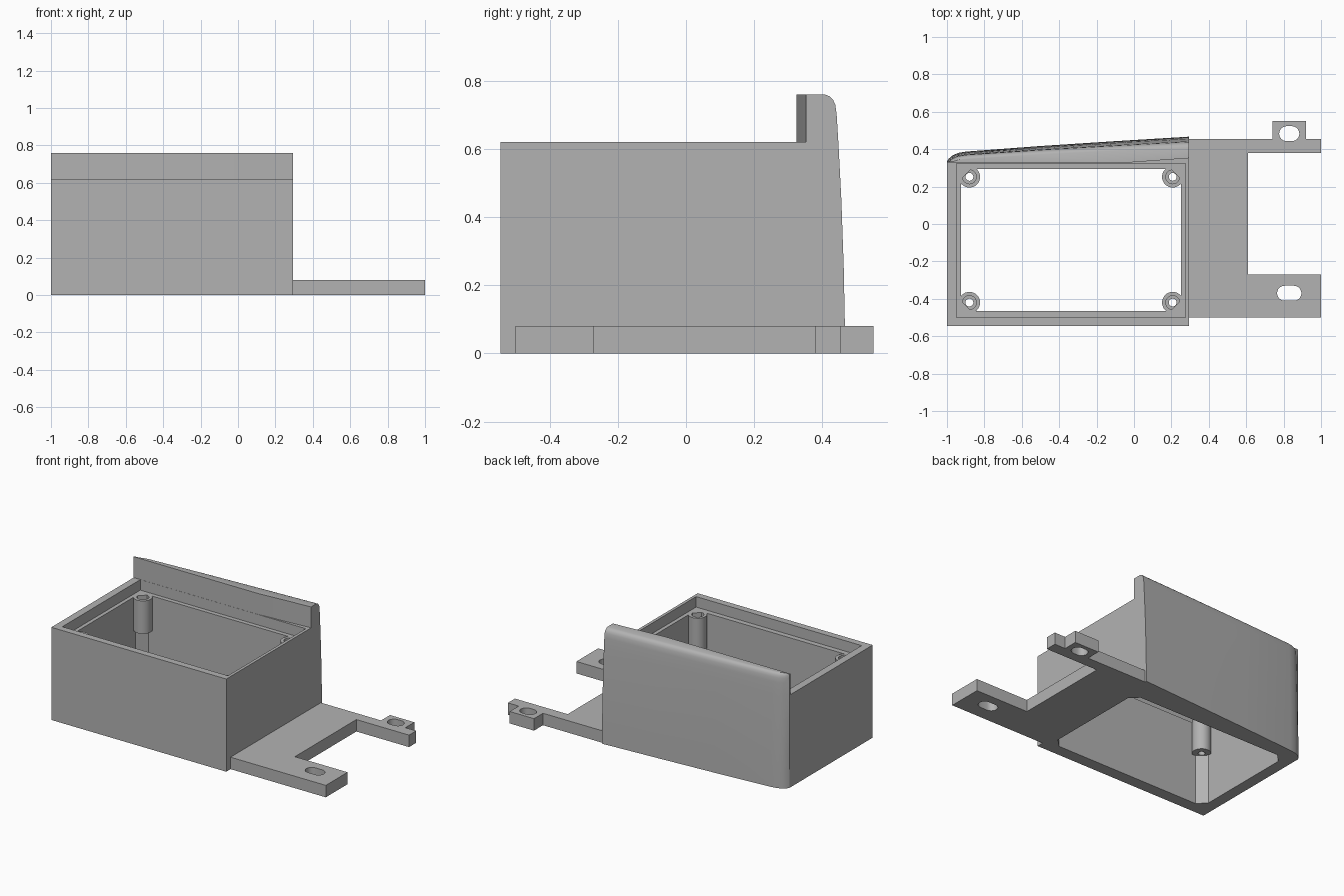
import bpy, bmesh
from math import cos, sin, pi, radians

cube = bpy.data.objects.get("Cube")
if cube:
    bpy.data.objects.remove(cube, do_unlink=True)

grey = bpy.data.materials.new("matte grey")
grey.use_nodes = True
COLOUR = (0.45, 0.45, 0.45, 1)
grey.diffuse_color = COLOUR
grey.node_tree.nodes["Principled BSDF"].inputs["Base Color"].default_value = COLOUR


def loft(name, rings, closed=False):
    """Skin equal rings of points; cap the ends, or join last to first."""
    bm = bmesh.new()
    loops = [[bm.verts.new(p) for p in ring] for ring in rings]
    n = len(loops[0])
    pairs = list(zip(loops, loops[1:]))
    if closed:
        pairs.append((loops[-1], loops[0]))
    else:
        bm.faces.new(loops[0])
        bm.faces.new(loops[-1])
    for a, b in pairs:
        for i in range(n):
            j = (i + 1) % n
            bm.faces.new((a[i], a[j], b[j], b[i]))
    bmesh.ops.recalc_face_normals(bm, faces=bm.faces)
    mesh = bpy.data.meshes.new(name)
    bm.to_mesh(mesh)
    bm.free()
    mesh.materials.append(grey)
    obj = bpy.data.objects.new(name, mesh)
    bpy.context.collection.objects.link(obj)
    return obj


def prism(name, pts, z0, z1):
    return loft(name, [[(x, y, z) for x, y in pts] for z in (z0, z1)])


def activate(obj):
    bpy.ops.object.select_all(action='DESELECT')
    obj.select_set(True)
    bpy.context.view_layer.objects.active = obj


def cut(obj, cutter):
    cutter.hide_render = True
    mod = obj.modifiers.new("cut", 'BOOLEAN')
    mod.operation, mod.solver, mod.object = 'DIFFERENCE', 'EXACT', cutter
    activate(obj)
    bpy.ops.object.modifier_apply(modifier=mod.name)
    bpy.data.objects.remove(cutter, do_unlink=True)


def smooth(obj):
    activate(obj)
    bpy.ops.object.shade_smooth_by_angle(angle=radians(30))


def rect(x0, x1, y0, y1):
    return [(x0, y0), (x1, y0), (x1, y1), (x0, y1)]


# Housing body: slanted back face that leans in and rounds over at the top
BACK = [(0.295, 0.467), (-0.1, 0.443), (-0.5, 0.417), (-0.9, 0.387),
        (-0.94, 0.38), (-0.97, 0.367), (-0.99, 0.35), (-1, 0.335)]
LEAN = [(0, 0), (0.1, 0.001), (0.25, 0.004), (0.45, 0.011), (0.62, 0.02),
        (0.7, 0.025), (0.73, 0.029), (0.745, 0.036), (0.755, 0.046), (0.76, 0.06)]


def body_ring(z, d):
    ring = [(-1, -0.545, z), (0.295, -0.545, z)]
    for x, y in BACK:
        ring.append((x, max(y - d * (0.9 + 0.3 * x), 0.333), z))
    return ring


body = loft("housing_body", [body_ring(z, d) for z, d in LEAN])

# Step that leaves the raised back wall, with its angled inner face
cut(body, prism("step_cutter", [(-1.1, -0.7), (0.4, -0.7), (0.4, 0.36),
                                (0.295, 0.352), (-0.08, 0.325), (-1.1, 0.325)], 0.62, 1))
# Lid recess and the open chamfered cavity
cut(body, prism("recess_cutter", rect(-0.95, 0.275, -0.5, 0.324), 0.55, 0.64))
X0, X1, Y0, Y1, C = -0.925, 0.25, -0.465, 0.295, 0.055
cut(body, prism("cavity_cutter", [
    (X0 + C, Y0), (X1 - C, Y0), (X1, Y0 + C), (X1, Y1 - C),
    (X1 - C, Y1), (X0 + C, Y1), (X0, Y1 - C), (X0, Y0 + C)], -0.1, 0.58))
smooth(body)

# Counterbored screw posts in the four corners
POST = [(0.057, 0.33), (0.057, 0.55), (0.037, 0.55), (0.037, 0.38), (0.021, 0.38), (0.021, 0.33)]
for side, px in (("right", -0.88), ("left", 0.207)):
    for end, py in (("front", -0.42), ("back", 0.252)):
        post = loft(f"screw_post_{end}_{side}", [
            [(px + r * cos(2 * pi * i / 32), py + r * sin(2 * pi * i / 32), z)
             for i in range(32)] for r, z in POST], closed=True)
        smooth(post)

# Mounting plate with two arms and a slotted tab
plate = prism("mounting_plate", [
    (0.27, -0.5), (1, -0.5), (1, -0.27), (0.61, -0.27), (0.61, 0.38), (1, 0.38),
    (1, 0.455), (0.92, 0.455), (0.92, 0.55), (0.74, 0.55), (0.74, 0.455), (0.27, 0.455)], 0, 0.08)


def slot(cx, cy, half, r):
    pts = []
    for s, start in ((1, -pi / 2), (-1, pi / 2)):
        for i in range(13):
            a = start + pi * i / 12
            pts.append((cx + s * (half - r) + r * cos(a), cy + r * sin(a)))
    return pts


for cy, half in ((0.483, 0.054), (-0.37, 0.065)):
    cut(plate, prism("slot_cutter", slot(0.83, cy, half, 0.04), -0.1, 0.2))
smooth(plate)
